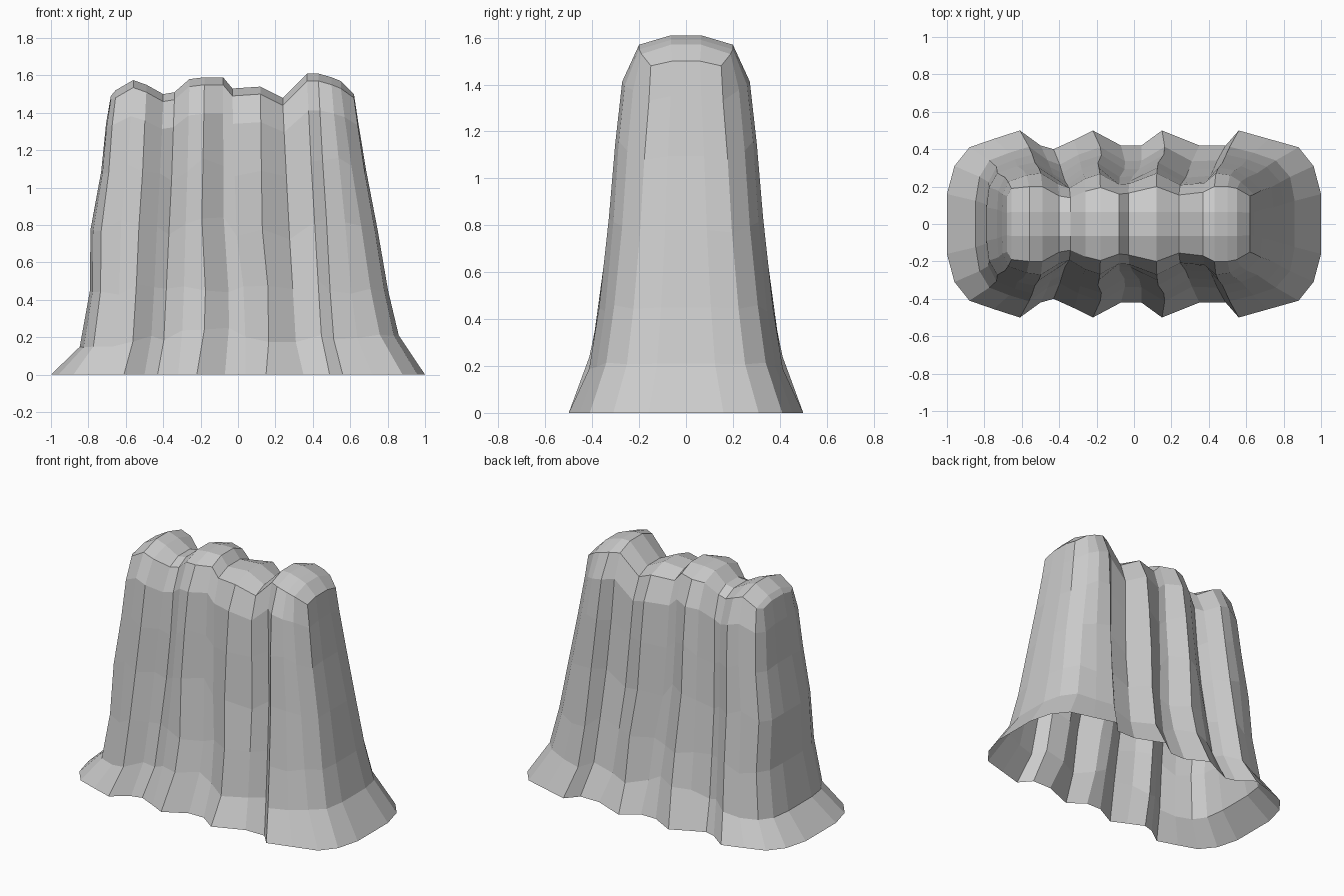
import bpy, bmesh, random

if "Cube" in bpy.data.objects:
    bpy.data.objects.remove(bpy.data.objects["Cube"])

random.seed(4)

# Half outline from right end to left end: base x, base depth, rim x, rim depth, rim z
COLUMNS = [
    (1.00, 0.00, 0.62, 0.00, 1.50), (1.00, 0.16, 0.62, 0.06, 1.50),
    (0.96, 0.31, 0.62, 0.15, 1.48), (0.88, 0.41, 0.55, 0.19, 1.53),
    (0.72, 0.455, 0.50, 0.20, 1.55), (0.56, 0.50, 0.43, 0.20, 1.57),
    (0.49, 0.42, 0.37, 0.17, 1.57), (0.35, 0.42, 0.24, 0.155, 1.44),
    (0.15, 0.50, 0.12, 0.20, 1.50), (0.04, 0.42, -0.03, 0.165, 1.49),
    (-0.07, 0.42, -0.08, 0.16, 1.55), (-0.22, 0.50, -0.18, 0.195, 1.55),
    (-0.32, 0.45, -0.26, 0.175, 1.54), (-0.43, 0.40, -0.34, 0.14, 1.47),
    (-0.50, 0.42, -0.40, 0.15, 1.46), (-0.61, 0.50, -0.49, 0.20, 1.51),
    (-0.75, 0.455, -0.56, 0.20, 1.535), (-0.88, 0.41, -0.655, 0.19, 1.48),
    (-0.96, 0.31, -0.68, 0.15, 1.47), (-1.00, 0.16, -0.68, 0.06, 1.49),
    (-1.00, 0.00, -0.68, 0.00, 1.49),
]
# Height fraction, inward blend in x, in x at the left end, in depth, sway, groove deepening
LEVELS = [(0, 0, 0, 0, 0, 0), (.14, .37, .48, .29, .025, .03),
          (.30, .52, .65, .43, .025, .06), (.52, .67, .66, .57, 0, .08),
          (.73, .83, .84, .66, 0, .08), (.90, .94, .92, .76, 0, .04),
          (1, 1, 1, 1, 0, 0)]

bm = bmesh.new()

# Flared, fluted cliff wall with rounded ends
rings = []
for h, fx_right, fx_left, fy, sway, groove in LEVELS:
    ring = []
    for bx, by, tx, ty, tz in COLUMNS:
        end = abs(bx) > 0.85
        left = min(1, max(0, (-bx - .5) / .4))
        fx = fx_right + (fx_left - fx_right) * left
        depth = fy
        if by < .43 and abs(bx) < .5:
            depth += groove
        if abs(bx) > .9:
            depth = min(1, depth * 1.25)
        elif end:
            depth = min(1, depth * 1.1)
        dz = random.uniform(-.04, .04) if 0 < h < .9 and not end else 0
        if .1 < h < .2:
            dz -= .06 * left
        dx = sway if abs(bx) < .3 else 0
        ring.append(bm.verts.new((bx + (tx - bx) * fx + dx,
                                  -(by + (ty - by) * depth), tz * h + dz)))
    rings.append(ring)
for lo, hi in zip(rings, rings[1:]):
    for i in range(len(COLUMNS) - 1):
        bm.faces.new((lo[i + 1], lo[i], hi[i], hi[i + 1]))

# Bumpy flat-topped cap running along the ridge
rim = rings[-1]
n = len(rim)
crest, middle = [rim[1]], [rim[0]]
for v in rim[3:n - 3]:
    crest.append(bm.verts.new((v.co.x, -0.065, v.co.z + 0.04)))
    middle.append(bm.verts.new((v.co.x, 0, v.co.z + 0.04)))
crest.append(rim[n - 2])
middle.append(rim[n - 1])
edge = rim[2:n - 2]
for outer, inner in ((edge, crest), (crest, middle)):
    for i in range(len(edge) - 1):
        bm.faces.new((outer[i + 1], outer[i], inner[i], inner[i + 1]))

bmesh.ops.recalc_face_normals(bm, faces=bm.faces[:])
if sum(f.normal.z for f in bm.faces) < 0:
    bmesh.ops.reverse_faces(bm, faces=bm.faces[:])

mesh = bpy.data.meshes.new("rock_cliff")
bm.to_mesh(mesh)
bm.free()
cliff = bpy.data.objects.new("rock_cliff", mesh)
bpy.context.collection.objects.link(cliff)

# Matching back half
mirror = cliff.modifiers.new("back_half", 'MIRROR')
mirror.use_axis = (False, True, False)
mirror.use_clip = True
